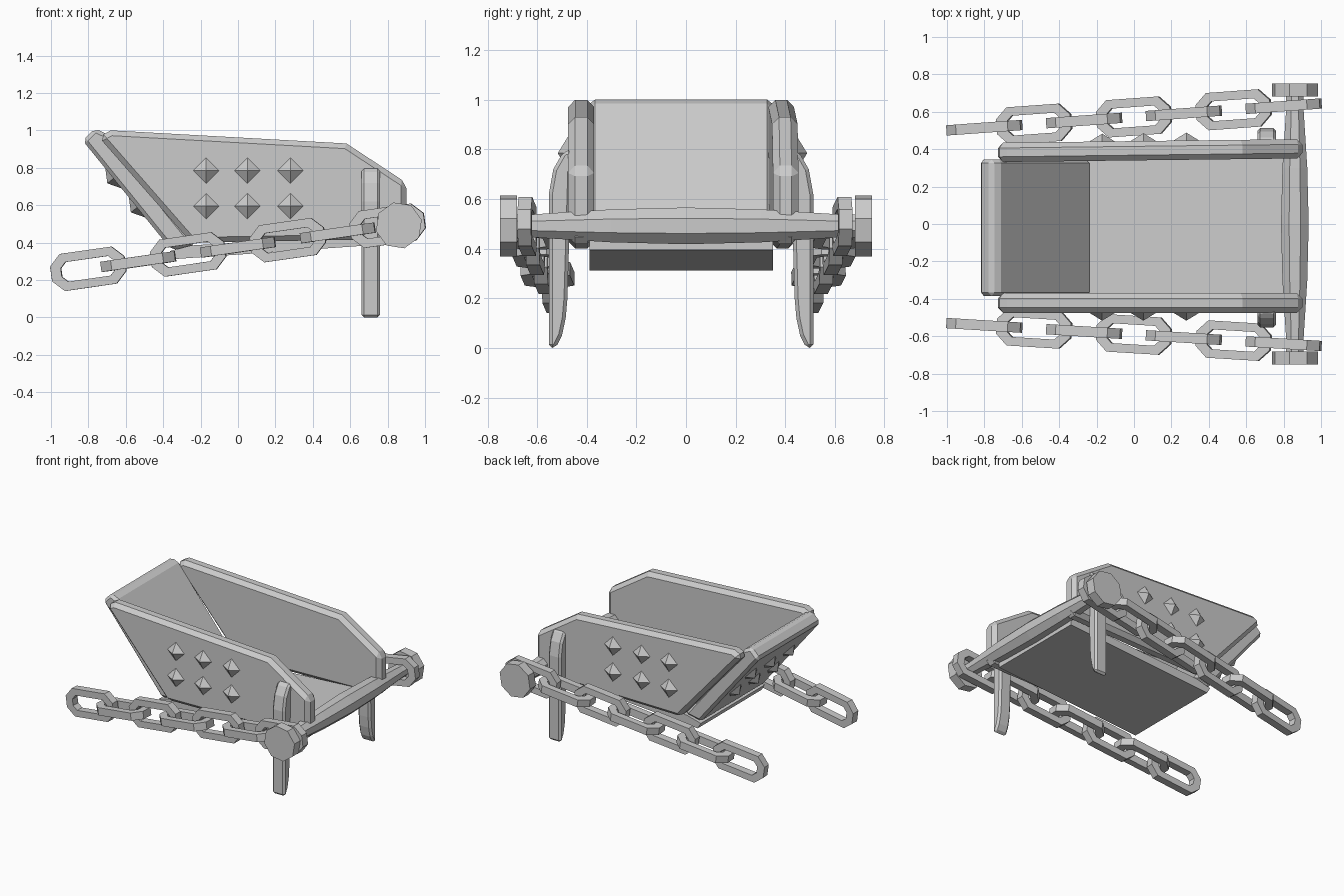
import bpy, bmesh, math
from mathutils import Matrix, Vector

if "Cube" in bpy.data.objects:
    bpy.data.objects.remove(bpy.data.objects["Cube"])

YC = -0.02  # tub centre line


def finish(name, bm, bevel=0.0):
    bmesh.ops.recalc_face_normals(bm, faces=bm.faces)
    me = bpy.data.meshes.new(name)
    bm.to_mesh(me)
    bm.free()
    ob = bpy.data.objects.new(name, me)
    bpy.context.collection.objects.link(ob)
    if bevel:
        m = ob.modifiers.new("bevel", 'BEVEL')
        m.width, m.segments = bevel, 1
        m.limit_method, m.angle_limit = 'ANGLE', math.radians(40)
    return ob


def prism(name, pts, place, a, b, bevel=0.0):
    """Extrude a 2D outline from depth a to b; place(u, v, d) gives the 3D point."""
    bm = bmesh.new()
    rings = [[bm.verts.new(place(u, v, d)) for u, v in pts] for d in (a, b)]
    bm.faces.new(rings[0])
    bm.faces.new(rings[1])
    n = len(pts)
    for i in range(n):
        j = (i + 1) % n
        bm.faces.new((rings[0][i], rings[0][j], rings[1][j], rings[1][i]))
    return finish(name, bm, bevel)


def spike(name, pos, u, v, n, r=0.075, h=0.042):
    """Four-sided diamond stud with its base sunk slightly in the surface."""
    bm = bmesh.new()
    pos, u, v, n = map(Vector, (pos, u, v, n))
    base = [bm.verts.new(pos + d * r - n * 0.004) for d in (u, v, -u, -v)]
    tip = bm.verts.new(pos + n * h)
    bm.faces.new(base)
    for i in range(4):
        bm.faces.new((base[i], base[(i + 1) % 4], tip))
    finish(name, bm)


def octagon(hx, hy, c):
    return [(hx, hy - c), (hx - c, hy), (c - hx, hy), (-hx, hy - c),
            (-hx, c - hy), (c - hx, -hy), (hx - c, -hy), (hx, c - hy)]


def link(name, mat, bar=0.055):
    """Octagonal chain link with a square bar."""
    bm = bmesh.new()
    hx, hy, c = 0.2, 0.1, 0.06
    outer = octagon(hx, hy, c)
    inner = octagon(hx - bar, hy - bar + 0.008, 0.03)
    rings = [[bm.verts.new(mat @ Vector((x, y, z))) for x, y in pts]
             for pts, z in ((outer, -bar / 2), (outer, bar / 2), (inner, bar / 2), (inner, -bar / 2))]
    for k in range(4):
        A, B = rings[k], rings[(k + 1) % 4]
        for i in range(8):
            j = (i + 1) % 8
            bm.faces.new((A[i], A[j], B[j], B[i]))
    finish(name, bm)


# Side panels (each slightly skewed as on the tub)
side = [(-0.77, 1.0), (-0.68, 1.0), (0.58, 0.93), (0.90, 0.72), (0.90, 0.42), (-0.25, 0.40)]
side[0] = (-0.745, 0.965)
for nm, y0, y1, k in (("back_side_panel", 0.34, 0.443, 0.012), ("front_side_panel", -0.37, -0.475, 0.0)):
    prism(nm, side, lambda u, v, d, k=k: (u, d + k * u, v), y0, y1, 0.028)

# Sloped end panel and floor
prism("sloped_end_panel", [(-0.83, 0.945), (-0.765, 1.01), (-0.71, 0.985), (-0.225, 0.385), (-0.355, 0.36)],
      lambda u, v, d: (u, d, v), YC - 0.366, YC + 0.366, 0.02)
prism("floor", [(-0.365, 0.355), (-0.34, 0.312), (0.84, 0.395), (0.84, 0.45), (-0.25, 0.385)],
      lambda u, v, d: (u, d, v), YC - 0.37, YC + 0.37)

# Studs on the sides and the sloped end
for s, y in ((1, 0.443), (-1, -0.475)):
    for x in (-0.17, 0.05, 0.28):
        for z in (0.785, 0.595):
            spike("side_stud", (x, y + (0.012 * x if s > 0 else 0), z), (1, 0, 0), (0, 0, 1), (0, s, 0))
slope = Vector((0.475, 0, -0.585)).normalized()
out = Vector((slope.z, 0, -slope.x))
for y in (-0.24, YC, 0.20):
    for t in (0.26, 0.46):
        spike("end_stud", Vector((-0.83, y, 0.945)) + slope * t, (0, 1, 0), slope, out)

# Legs, curved at top and foot
leg = [(0.44, 0.80), (0.475, 0.79), (0.515, 0.72), (0.533, 0.62), (0.533, 0.0),
       (0.505, 0.0), (0.48, 0.05), (0.465, 0.12), (0.458, 0.2)]
for s in (1, -1):
    prism("leg", leg, lambda u, v, d, s=s: (d, YC + s * u, v), 0.66, 0.76, 0.022)

# Axle, thicker at the middle
bm = bmesh.new()
AX, AZ = 0.86, 0.492
rings = []
for y, r in ((-0.7, 0.05), (-0.62, 0.05), (-0.3, 0.072), (0, 0.08), (0.3, 0.072), (0.62, 0.05), (0.7, 0.05)):
    rings.append([bm.verts.new((AX + r * math.cos(a), y, AZ + r * math.sin(a)))
                  for a in (math.pi * (i + 0.5) / 4 for i in range(8))])
bm.faces.new(rings[0])
bm.faces.new(rings[-1])
for A, B in zip(rings, rings[1:]):
    for i in range(8):
        bm.faces.new((A[i], A[(i + 1) % 8], B[(i + 1) % 8], B[i]))
finish("axle", bm)

# Axle end caps
cap = [(AX + 0.126 * math.cos(a), AZ + 0.126 * math.sin(a))
       for a in (math.pi * (i + 0.3) / 4 for i in range(8))]
for s in (1, -1):
    prism("axle_cap", cap, lambda u, v, d, s=s: (u, s * d, v), 0.682, 0.75)

# Chains: alternating upright and flat links
for ya, yb in ((0.515, 0.63), (-0.542, -0.64)):
    p0, p1 = Vector((-0.8, ya, 0.26)), Vector((0.8, yb, 0.49))
    d = (p1 - p0).normalized()
    n = d.cross(Vector((0, 0, 1))).normalized()
    up = n.cross(d)
    for i in range(7):
        w, q = (up, n) if i % 2 == 0 else (n, up)
        m = Matrix((d, w, q)).transposed().to_4x4()
        m.translation = p0.lerp(p1, i / 6)
        link("chain_link", m)
